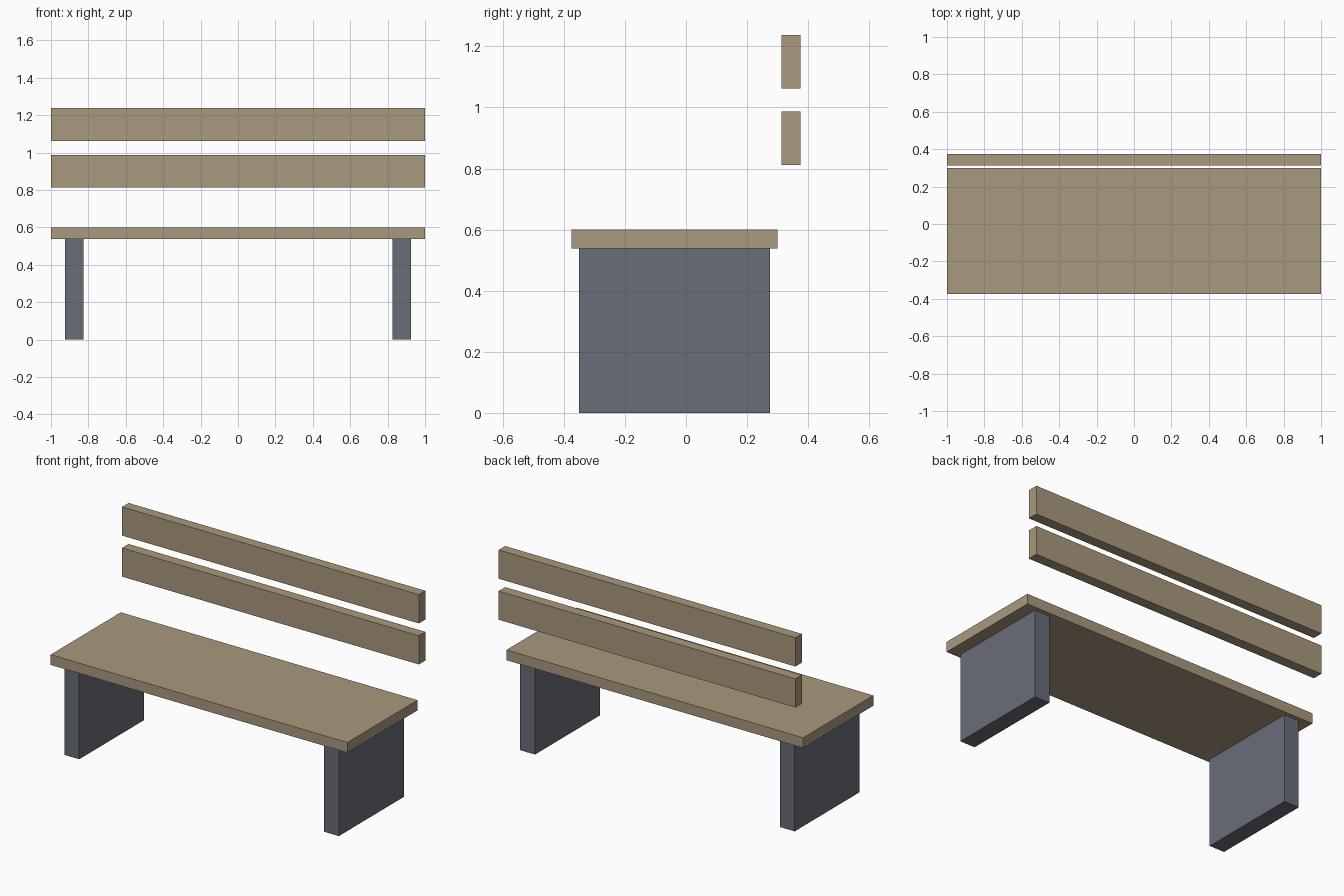
import bpy
from mathutils import Vector

default = bpy.data.objects.get("Cube")
if default:
    bpy.data.objects.remove(default, do_unlink=True)


def make_material(name, rgb):
    mat = bpy.data.materials.new(name)
    mat.use_nodes = True
    mat.diffuse_color = (*rgb, 1)
    bsdf = mat.node_tree.nodes["Principled BSDF"]
    bsdf.inputs["Base Color"].default_value = (*rgb, 1)
    return mat


def make_box(name, low, high, mat):
    """Box spanning two opposite corners."""
    low, high = Vector(low), Vector(high)
    bpy.ops.mesh.primitive_cube_add(size=1, location=(low + high) / 2)
    obj = bpy.context.object
    obj.name = name
    obj.scale = high - low
    bpy.ops.object.transform_apply(location=False, rotation=False, scale=True)
    obj.data.materials.append(mat)
    return obj


wood = make_material("tan wood", (0.40, 0.32, 0.21))
stone = make_material("slate grey", (0.141, 0.153, 0.191))

# Seat board
seat_bottom, seat_top = 0.5375, 0.6
make_box("seat", (-1, -0.375, seat_bottom), (1, 0.3, seat_top), wood)

# Floating backrest boards
for name, bottom in (("lower_back_board", 0.8125), ("upper_back_board", 1.0625)):
    make_box(name, (-1, 0.3125, bottom), (1, 0.375, bottom + 0.175), wood)

# Slab legs, mirrored across the middle
for name, side in (("left_leg", 1), ("right_leg", -1)):
    x = side * 0.875
    make_box(name, (x - 0.05, -0.35, 0), (x + 0.05, 0.275, seat_bottom), stone)
